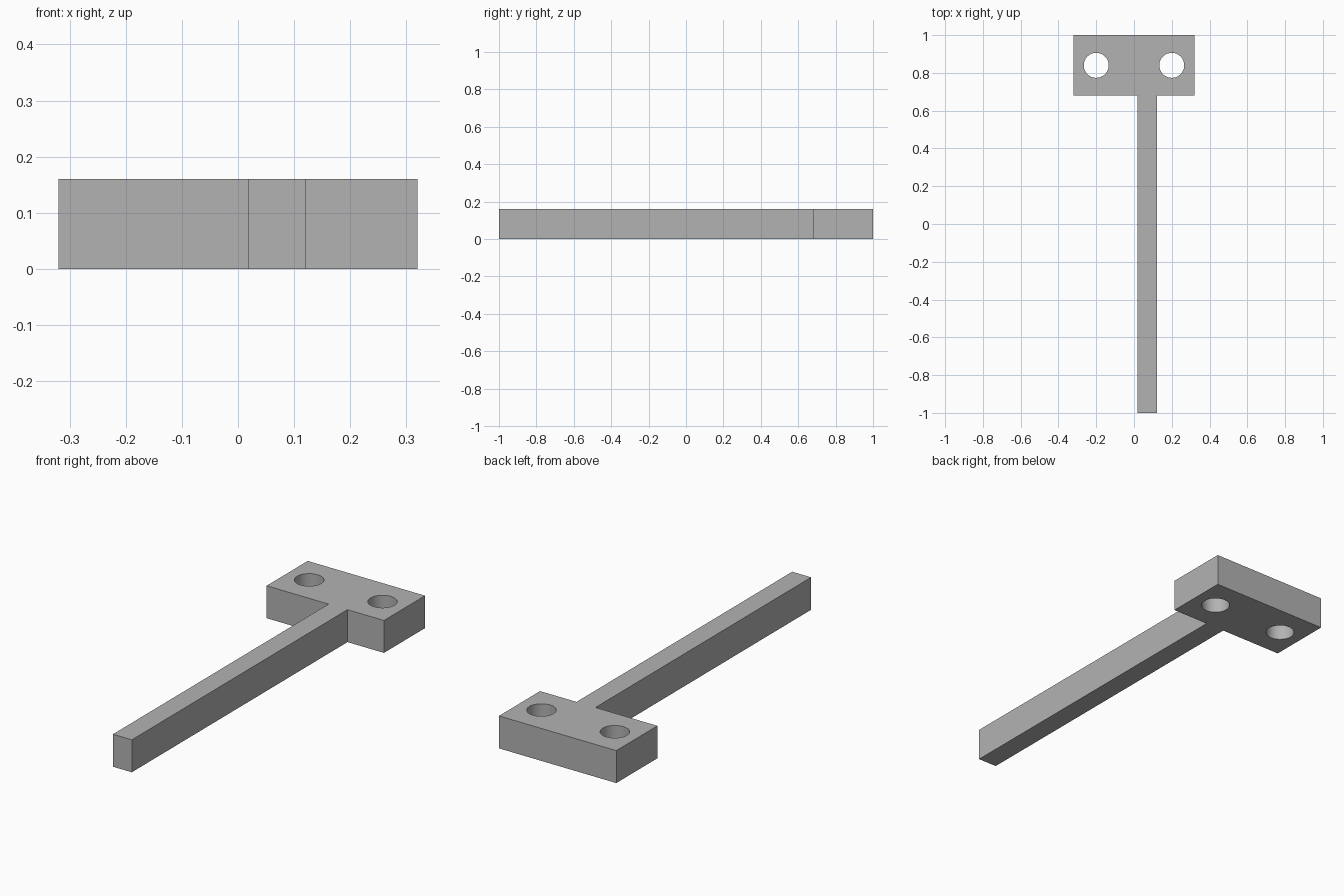
import bpy
import bmesh

cube = bpy.data.objects.get("Cube")
if cube:
    bpy.data.objects.remove(cube, do_unlink=True)

HEIGHT = 0.16
HEAD_X, HEAD_FRONT, HEAD_BACK = 0.32, 0.68, 1.0
STEM_LEFT, STEM_RIGHT, STEM_END = 0.121, 0.018, -1.0
HOLE_X, HOLE_Y, HOLE_RADIUS = 0.2, 0.84, 0.066

grey = bpy.data.materials.new("plain_grey")
grey.use_nodes = True
grey.diffuse_color = (0.45, 0.45, 0.45, 1)
grey.node_tree.nodes["Principled BSDF"].inputs["Base Color"].default_value = grey.diffuse_color

# T-shaped body: a wide head with an off-centre stem, extruded upward
outline = [
    (STEM_RIGHT, STEM_END), (STEM_LEFT, STEM_END),
    (STEM_LEFT, HEAD_FRONT), (HEAD_X, HEAD_FRONT),
    (HEAD_X, HEAD_BACK), (-HEAD_X, HEAD_BACK),
    (-HEAD_X, HEAD_FRONT), (STEM_RIGHT, HEAD_FRONT),
]
bm = bmesh.new()
base = bm.faces.new([bm.verts.new((x, y, 0)) for x, y in outline])
extruded = bmesh.ops.extrude_face_region(bm, geom=[base], use_keep_orig=True)["geom"]
bmesh.ops.translate(bm, vec=(0, 0, HEIGHT),
                    verts=[v for v in extruded if isinstance(v, bmesh.types.BMVert)])
bmesh.ops.recalc_face_normals(bm, faces=bm.faces)
mesh = bpy.data.meshes.new("t_bracket")
bm.to_mesh(mesh)
bm.free()
mesh.materials.append(grey)
body = bpy.data.objects.new("t_bracket", mesh)
bpy.context.collection.objects.link(body)


# Round through holes on both sides of the head
def drill(x, name):
    bpy.ops.mesh.primitive_cylinder_add(vertices=64, radius=HOLE_RADIUS, depth=HEIGHT * 2,
                                        location=(x, HOLE_Y, HEIGHT / 2))
    cutter = bpy.context.object
    cutter.name = name
    cutter.hide_render = True
    cutter.data.materials.append(grey)
    cut = body.modifiers.new(name, "BOOLEAN")
    cut.operation = "DIFFERENCE"
    cut.solver = "EXACT"
    cut.object = cutter
    bpy.ops.object.select_all(action="DESELECT")
    body.select_set(True)
    bpy.context.view_layer.objects.active = body
    bpy.ops.object.modifier_apply(modifier=cut.name)
    bpy.data.objects.remove(cutter, do_unlink=True)


for side, label in ((-1, "right_hole_cutter"), (1, "left_hole_cutter")):
    drill(side * HOLE_X, label)

bpy.ops.object.shade_smooth_by_angle()
